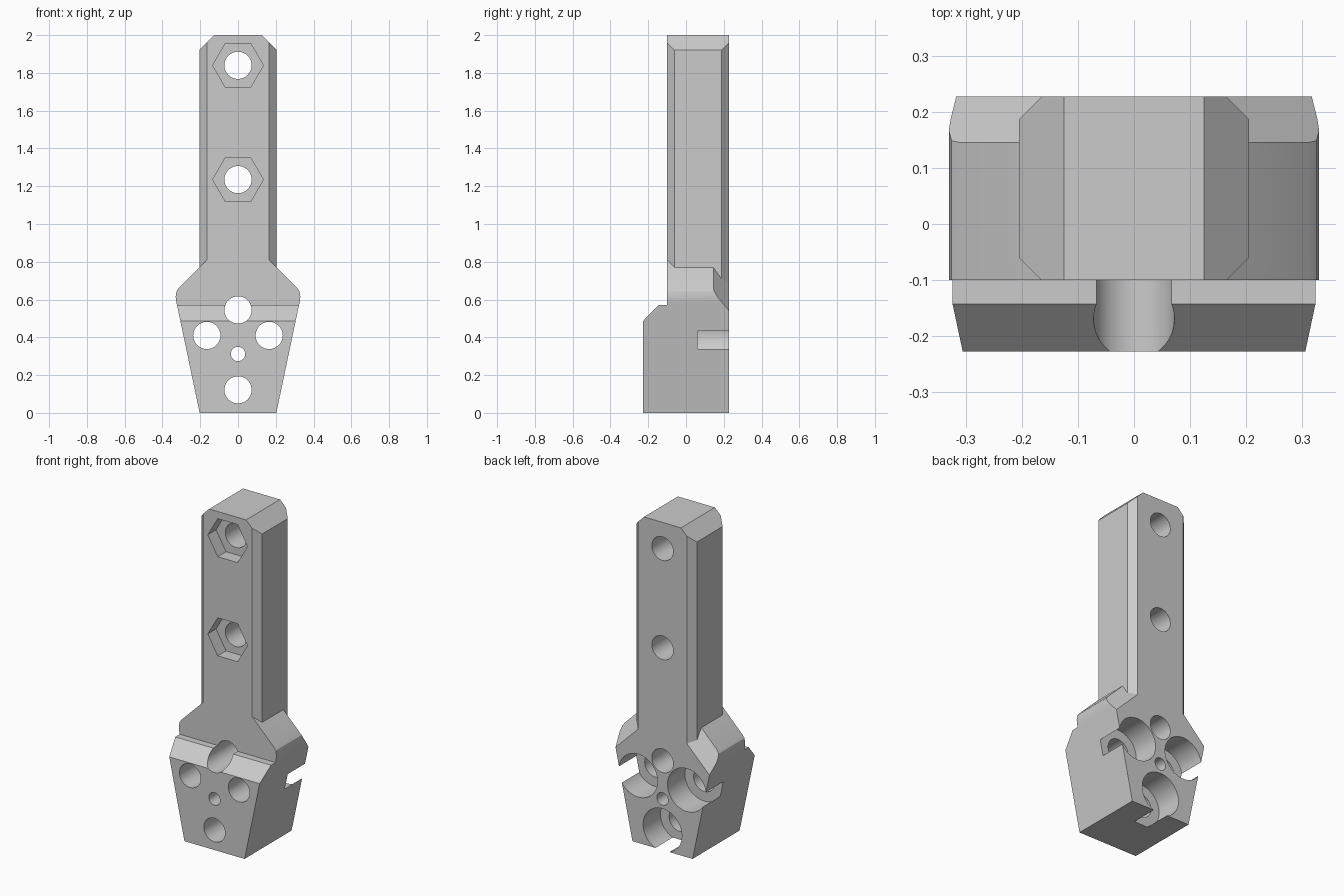
import bpy, bmesh
from math import cos, sin, pi, radians, sqrt
from mathutils import Vector

cube = bpy.data.objects.get("Cube")
if cube:
    bpy.data.objects.remove(cube, do_unlink=True)

DEPTH = 0.227      # half depth of the base
FRONT = -0.1       # front face of the handle

grey = bpy.data.materials.new("light grey")
grey.use_nodes = True
grey.diffuse_color = (0.6, 0.6, 0.6, 1)
grey.node_tree.nodes["Principled BSDF"].inputs["Base Color"].default_value = (0.6, 0.6, 0.6, 1)


def prism(name, points, axis, low, high, planes=()):
    """Extrude a 2D outline along an axis, then trim it with (point, normal) planes."""
    place = {"x": lambda a, b, d: (d, a, b),
             "y": lambda a, b, d: (a, d, b),
             "z": lambda a, b, d: (a, b, d)}[axis]
    bm = bmesh.new()
    face = bm.faces.new([bm.verts.new(place(a, b, low)) for a, b in points])
    grown = bmesh.ops.extrude_face_region(bm, geom=[face])["geom"]
    shift = Vector(place(0, 0, high - low))
    bmesh.ops.translate(bm, vec=shift, verts=[v for v in grown if isinstance(v, bmesh.types.BMVert)])
    for co, no in planes:
        cut = bmesh.ops.bisect_plane(bm, geom=bm.verts[:] + bm.edges[:] + bm.faces[:],
                                     plane_co=co, plane_no=no, clear_outer=True)["geom_cut"]
        bmesh.ops.holes_fill(bm, edges=[e for e in cut if isinstance(e, bmesh.types.BMEdge)])
    bmesh.ops.recalc_face_normals(bm, faces=bm.faces)
    mesh = bpy.data.meshes.new(name)
    bm.to_mesh(mesh)
    bm.free()
    mesh.materials.append(grey)
    obj = bpy.data.objects.new(name, mesh)
    bpy.context.collection.objects.link(obj)
    return obj


def combine(target, tool, operation):
    mod = target.modifiers.new(operation, "BOOLEAN")
    mod.operation = operation
    mod.solver = "EXACT"
    mod.object = tool
    bpy.context.view_layer.objects.active = target
    bpy.ops.object.modifier_apply(modifier=mod.name)
    bpy.data.objects.remove(tool, do_unlink=True)


def bore(target, x, z, radius, low, high, sides=48):
    ring = [(x + radius * cos(2 * pi * i / sides), z + radius * sin(2 * pi * i / sides))
            for i in range(sides)]
    combine(target, prism("bore_cutter", ring, "y", low, high), "DIFFERENCE")


# Tapered base with rounded shoulders; the back shoulder edges are chamfered
half = [(0.203, 0), (0.327, 0.59), (0.33, 0.615), (0.325, 0.645), (0.31, 0.665), (0.165, 0.81)]
outline = half + [(-x, z) for x, z in reversed(half)]
shoulder_cuts = [((s * 0.31, 0.145, 0.665), (s, sqrt(2), 1)) for s in (1, -1)]
body = prism("clamp_handle", outline, "y", -DEPTH, DEPTH, shoulder_cuts)

# Front step with sloped lip
step = [(-0.4, 0.312), (-0.143, 0.572), (FRONT, 0.572), (FRONT, 1), (-0.4, 1)]
combine(body, prism("step_cutter", step, "x", -1, 1), "DIFFERENCE")

# Upright handle with chamfered edges and top corners
W, C = 0.205, 0.04
section = [(W, FRONT + C), (W, DEPTH - C), (W - C, DEPTH), (C - W, DEPTH),
           (-W, DEPTH - C), (-W, FRONT + C), (C - W, FRONT), (W - C, FRONT)]
top_cuts = [((s * W, 0, 1.92), (s, 0, 1)) for s in (1, -1)]
combine(body, prism("handle", section, "z", 0.5, 2, top_cuts), "UNION")

# Handle bolt holes with hexagonal front recesses
for z in (1.84, 1.235):
    bore(body, 0, z, 0.072, -1, 1)
    bore(body, 0, z, 0.134, -1, FRONT + 0.08, 6)

# Base holes: upper pin and small centre hole
bore(body, 0, 0.545, 0.072, -1, 1)
bore(body, 0, 0.312, 0.038, -1, 1)

# Three holes with wide rear counterbores breaking through the sides
for x, z in ((-0.165, 0.41), (0.165, 0.41), (0, 0.122)):
    bore(body, x, z, 0.072, -1, 1)
    bore(body, x, z, 0.131, 0.06, 1)

bpy.ops.object.select_all(action="DESELECT")
body.select_set(True)
bpy.context.view_layer.objects.active = body
bpy.ops.object.shade_smooth_by_angle(angle=radians(25))
